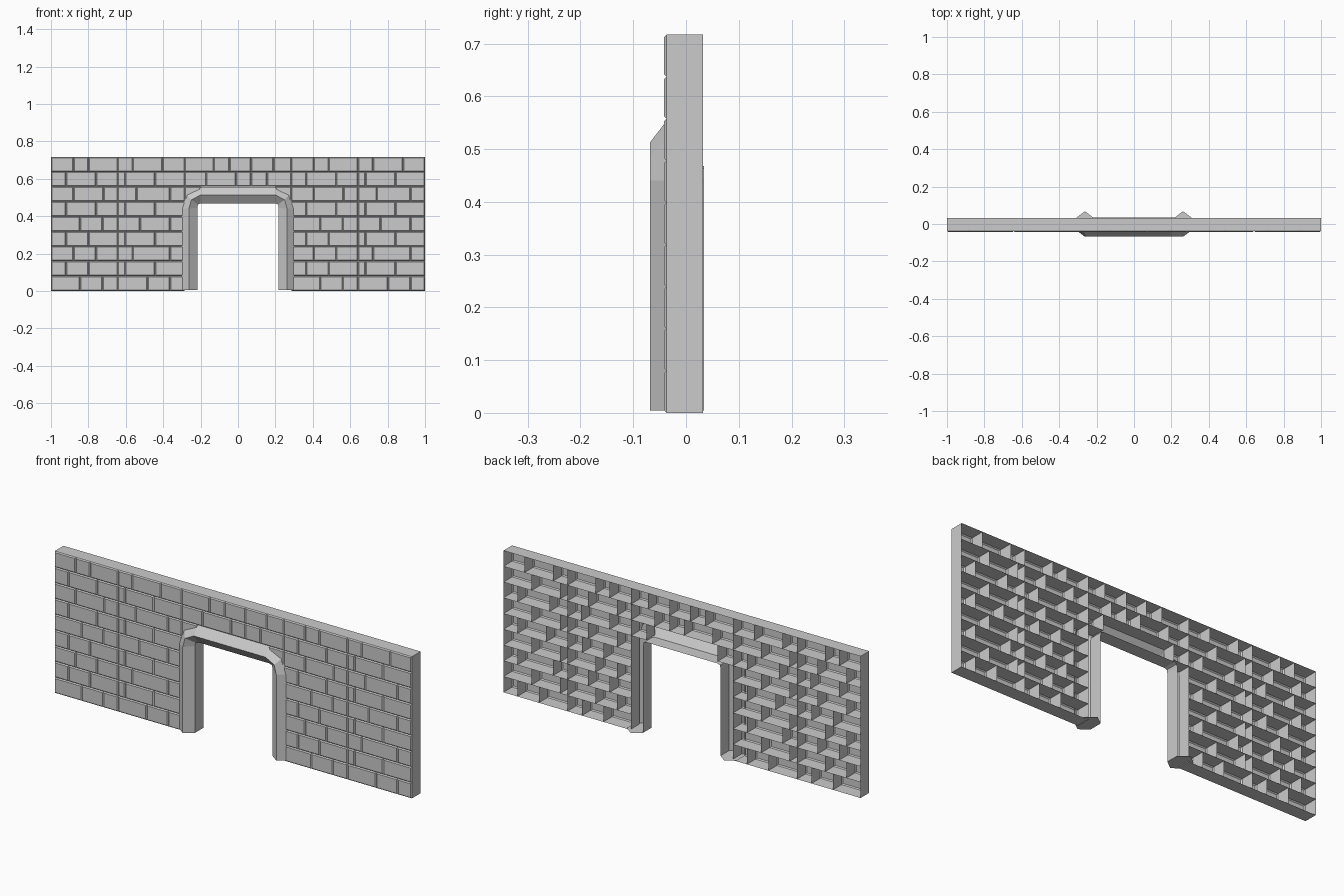
import bpy, bmesh

if "Cube" in bpy.data.objects:
    bpy.data.objects.remove(bpy.data.objects["Cube"])

FRONT, BACK = -0.042, 0.032      # wall depth
ROW_H = 0.717 / 9
CH = 0.005                       # chamfer on brick faces


def make_object(name, bm):
    mesh = bpy.data.meshes.new(name)
    bm.to_mesh(mesh)
    bm.free()
    obj = bpy.data.objects.new(name, mesh)
    bpy.context.collection.objects.link(obj)
    return obj


def add_brick(bm, x0, x1, z0, z1):
    """Open-backed brick with a chamfered front."""
    def ring(inset, y):
        a, b, c, d = x0 + inset, x1 - inset, z0 + inset, z1 - inset
        return [bm.verts.new(p) for p in ((a, y, c), (b, y, c), (b, y, d), (a, y, d))]
    rings = [ring(CH, FRONT), ring(0, FRONT + CH), ring(0, BACK)]
    bm.faces.new(rings[0])
    for r, s in zip(rings, rings[1:]):
        for i in range(4):
            j = (i + 1) % 4
            bm.faces.new((r[i], s[i], s[j], r[j]))


def add_course(bm, row, start, joints, end):
    xs = [start] + joints + [end]
    for a, b in zip(xs, xs[1:]):
        add_brick(bm, a, b, row * ROW_H, (row + 1) * ROW_H)


# joints of each course, bottom to top, in the two modules of a side wall
SEAM, SIDE = 0.357, 0.715
courses = [
    ([0.155, 0.275], [0.16, 0.28]),
    ([0.08, 0.20], [0.04, 0.20]),
    ([0.12, 0.24], [0.08, 0.28]),
    ([0.08, 0.20], [0.04, 0.20]),
    ([0.155, 0.275], [0.12, 0.28]),
    ([0.08, 0.24], [0.04, 0.20]),
    ([0.12, 0.28], [0.10, 0.28]),
    ([0.08, 0.24], [0.04, 0.20]),
    ([0.12, 0.20], [0.08, 0.24]),
]

# side walls
for name, x0 in (("left_wall", -1.0), ("right_wall", 1.0 - SIDE)):
    bm = bmesh.new()
    for row, (a, b) in enumerate(courses):
        joints = a + [SEAM] + [SEAM + v for v in b]
        add_course(bm, row, x0, [x0 + v for v in joints], x0 + SIDE)
    make_object(name, bm)

# wall above the opening, with corner bricks behind the arch
bm = bmesh.new()
add_course(bm, 7, -0.285, [-0.17, -0.01, 0.07, 0.155], 0.285)
add_course(bm, 8, -0.285, [-0.13, -0.045, 0.07, 0.19], 0.285)
for s in (-1, 1):
    x0, x1 = sorted((s * 0.285, s * 0.2))
    add_brick(bm, x0, x1, 6 * ROW_H, 7 * ROW_H)
make_object("lintel_wall", bm)

# door frame: half paths (x, z) for the outer edge, ridge and inner edge
outer = [(0.308, 0.005), (0.308, 0.44), (0.278, 0.520), (0.20, 0.557)]
ridge = [(0.262, 0.005), (0.262, 0.44), (0.250, 0.487), (0.20, 0.513)]
inner = [(0.217, 0.005), (0.217, 0.445), (0.214, 0.463), (0.20, 0.468)]
bm = bmesh.new()
lines = []
for half, y in ((outer, -0.034), (ridge, -0.068), (inner, -0.034), (inner, 0.034)):
    path = [(-x, z) for x, z in half] + half[::-1]
    lines.append([bm.verts.new((x, y, z)) for x, z in path])
for p, q in zip(lines, lines[1:]):
    for i in range(len(p) - 1):
        bm.faces.new((p[i], q[i], q[i + 1], p[i + 1]))

# six-sided feet closing the posts
for s, end in ((-1, 0), (1, -1)):
    foot = [line[end] for line in lines]
    foot += [bm.verts.new((s * 0.262, 0.068, 0.005)), bm.verts.new((s * 0.308, 0.034, 0.005))]
    bm.faces.new(foot if s > 0 else foot[::-1])
make_object("door_frame", bm)
